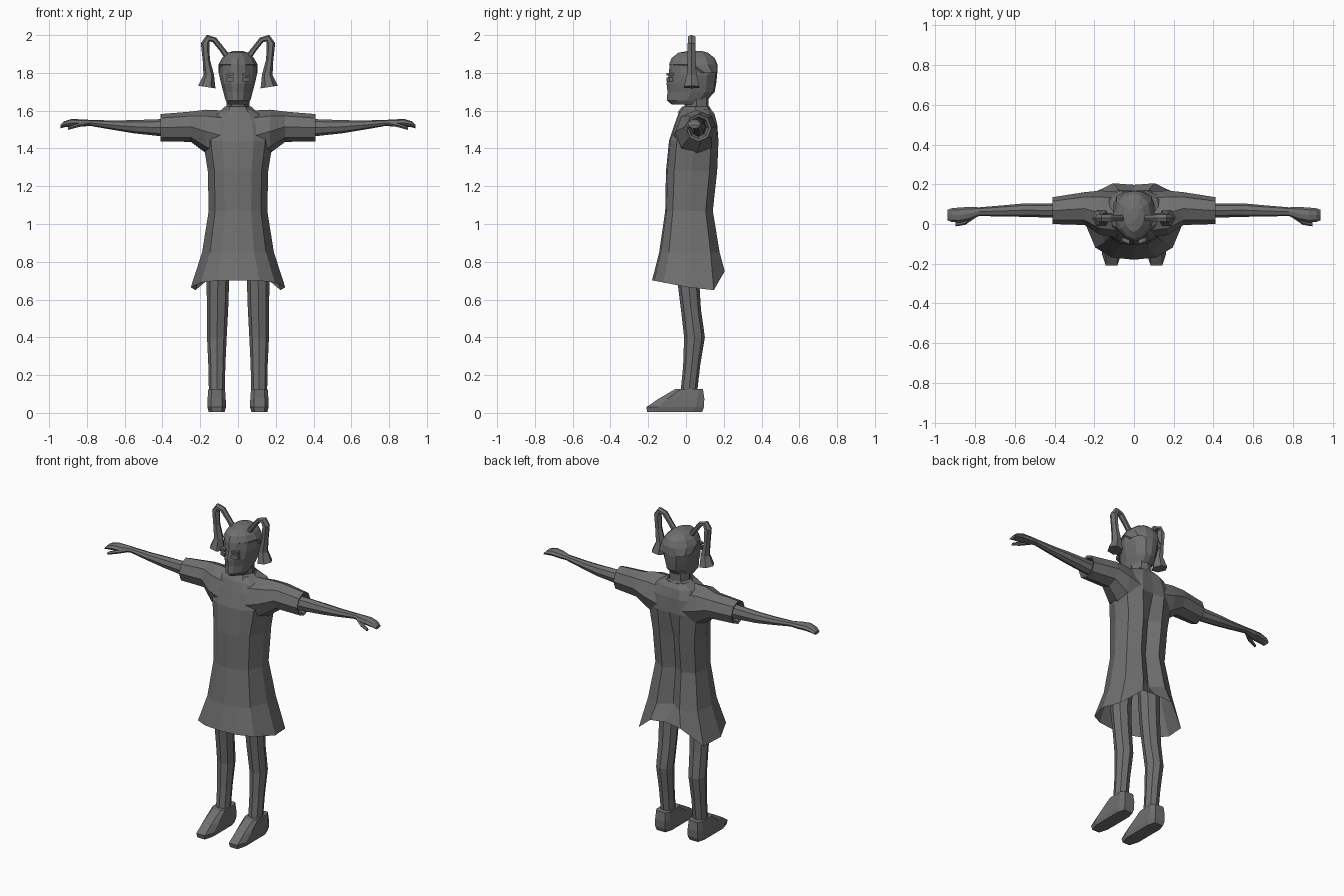
import bpy, bmesh, math
from mathutils import Vector

grey = bpy.data.materials.new("dark grey")
grey.diffuse_color = (0.16, 0.16, 0.16, 1)


def loft(name, rings, cap=(True, True), mirror=False):
    """Skin a list of equal-length point rings into one flat-shaded part."""
    bm = bmesh.new()
    rows = [[bm.verts.new(p) for p in ring] for ring in rings]
    n = len(rows[0])
    for a, b in zip(rows, rows[1:]):
        for i in range(n):
            j = (i + 1) % n
            bm.faces.new((a[i], a[j], b[j], b[i]))
    if cap[0]:
        bm.faces.new(rows[0][::-1])
    if cap[1]:
        bm.faces.new(rows[-1])
    bmesh.ops.recalc_face_normals(bm, faces=bm.faces)
    me = bpy.data.meshes.new(name)
    bm.to_mesh(me)
    bm.free()
    me.materials.append(grey)
    ob = bpy.data.objects.new(name, me)
    bpy.context.collection.objects.link(ob)
    if mirror:
        mod = ob.modifiers.new("mirror", 'MIRROR')
        mod.use_mirror_merge = False
    return ob


def oval(c, u, v, n=8, turn=0.0):
    """Ring around centre c spanned by half axes u and v."""
    c, u, v = Vector(c), Vector(u), Vector(v)
    angles = [2 * math.pi * i / n + turn for i in range(n)]
    return [c + u * math.cos(a) + v * math.sin(a) for a in angles]


def outline(cols, w, front, back, zs):
    """Symmetric horizontal ring; cols run from front centre to back centre."""
    right = [(w * u, front + (back - front) * t, z) for (u, t), z in zip(cols, zs)]
    return right + [(-x, y, z) for x, y, z in right[-2:0:-1]]


def level_stack(cols, table):
    return [outline(cols, w, f, b, [z] * len(cols)) for z, w, f, b in table]


# Dress: flared skirt, raised hem at the back, narrow fold down the back
cols = [(0, 0), (.45, .03), (.78, .16), (1, .5), (.9, .85), (.42, 1), (0, .98)]
fold = cols[:-1] + [(0, .84)]
dress = [outline(cols, .25, -.18, .205, [.70, .70, .69, .665, .65, .75, .76])]
dress += level_stack(fold, [
    (.85, .19, -.142, .178), (1.07, .155, -.11, .142), (1.28, .16, -.106, .165)])
dress += level_stack(cols, [
    (1.44, .185, -.09, .172), (1.53, .17, -.06, .165),
    (1.585, .13, -.04, .15), (1.61, .075, -.025, .13)])
loft("dress", dress, cap=(False, True))

# Sleeves: x, y range, z range, folded inward at the cuff
sleeve = [(.06, -.07, .165, 1.32, 1.60), (.17, -.055, .168, 1.375, 1.605),
          (.25, -.005, .16, 1.435, 1.595), (.41, .0, .135, 1.437, 1.582),
          (.405, .012, .122, 1.45, 1.568), (.35, .03, .105, 1.47, 1.55)]
loft("sleeve", [oval((x, (a + b) / 2, (c + d) / 2), (0, (b - a) / 2, 0),
                     (0, 0, (d - c) / 2)) for x, a, b, c, d in sleeve], mirror=True)

# Arm and hand: x, y, z, half depth, half height
arm = [(.34, .068, 1.51, .040, .05), (.41, .068, 1.51, .036, .045),
       (.55, .070, 1.515, .034, .035), (.66, .066, 1.523, .028, .025),
       (.78, .062, 1.535, .022, .016), (.83, .052, 1.535, .034, .019),
       (.88, .045, 1.536, .038, .020), (.92, .045, 1.528, .034, .016),
       (.94, .045, 1.515, .026, .009)]
thumb = [(.80, .045, 1.532, .015, .012), (.85, .012, 1.522, .016, .012),
         (.90, -.002, 1.506, .010, .009)]
for name, table, n in (("arm", arm, 8), ("thumb", thumb, 6)):
    loft(name, [oval((x, y, z), (0, ry, 0), (0, 0, rz), n)
                for x, y, z, ry, rz in table], mirror=True)

# Legs: z, x, y, half width, half depth
leg = [(.92, .095, .015, .065, .062), (.70, .107, .012, .060, .058),
       (.55, .108, .026, .056, .053), (.40, .112, .045, .052, .055),
       (.25, .112, .030, .045, .045), (.10, .112, .014, .042, .044)]
loft("leg", [oval((x, y, z), (rx, 0, 0), (0, ry, 0))
             for z, x, y, rx, ry in leg], mirror=True)

# Shoes: sloping toe, boxy heel
sole = [(-.6, 0), (.6, 0), (1, .2), (1, .85), (.7, 1), (-.7, 1), (-1, .85), (-1, .2)]
shoe = [(.004, .042, -.205, .085), (.03, .049, -.21, .095),
        (.075, .048, -.145, .097), (.127, .044, -.055, .090)]
loft("shoe", [[(.113 + u * w, f + (b - f) * t, z) for u, t in sole]
              for z, w, f, b in shoe], mirror=True)

# Collar
ccols = [(0, 0), (.55, .08), (1, .5), (.6, .92), (0, 1)]
loft("collar", level_stack(ccols, [(1.59, .10, -.045, .14), (1.622, .07, -.02, .125),
                                   (1.60, .06, -.01, .12)]), cap=(False, False))

# Neck and wedge-shaped head
loft("neck", level_stack(ccols, [(1.57, .062, -.005, .12), (1.70, .062, -.01, .12)]))
hcols = [(0, 0), (.38, .06), (.8, .24), (1, .5), (.85, .8), (.42, .97), (0, 1)]
loft("head", level_stack(hcols, [
    (1.632, .050, -.075, .10), (1.655, .066, -.102, .112), (1.70, .078, -.098, .152),
    (1.745, .090, -.103, .16), (1.79, .100, -.092, .165), (1.845, .098, -.086, .163)]))

# Hair cap, slightly proud of the forehead
loft("hair_cap", level_stack(hcols, [
    (1.80, .103, .03, .168), (1.845, .103, -.090, .167), (1.88, .084, -.075, .150),
    (1.907, .052, -.040, .115), (1.917, .022, .02, .08)]), cap=(False, True))

# Eyes and brows as thin slabs on the slanted face
for name, z, hh, y in (("eye", 1.765, .011, -.092), ("brow", 1.793, .006, -.09)):
    slab = [(.022, -.012), (.06, .004)]
    loft(name, [[(x, y + dy + s * .02, z + k * hh) for s, k in
                 ((0, -1), (0, 1), (1, 1), (1, -1))] for x, dy in slab], mirror=True)

# Pigtails: looped ribbons; x, z, half width, half depth
tail = [(.045, 1.87, .018, .018), (.085, 1.925, .014, .018), (.125, 1.975, .015, .02),
        (.158, 1.984, .019, .022), (.174, 1.955, .023, .024), (.168, 1.87, .019, .024),
        (.155, 1.79, .028, .03), (.165, 1.725, .046, .047)]
rings = []
for i, (x, z, w, d) in enumerate(tail):
    a, b = tail[max(i - 1, 0)], tail[min(i + 1, len(tail) - 1)]
    along = Vector((b[0] - a[0], 0, b[1] - a[1])).normalized()
    side = Vector((along.z, 0, -along.x))
    rings.append(oval((x, .03, z), side * w, (0, d, 0), 6))
loft("pigtail", rings, mirror=True)
